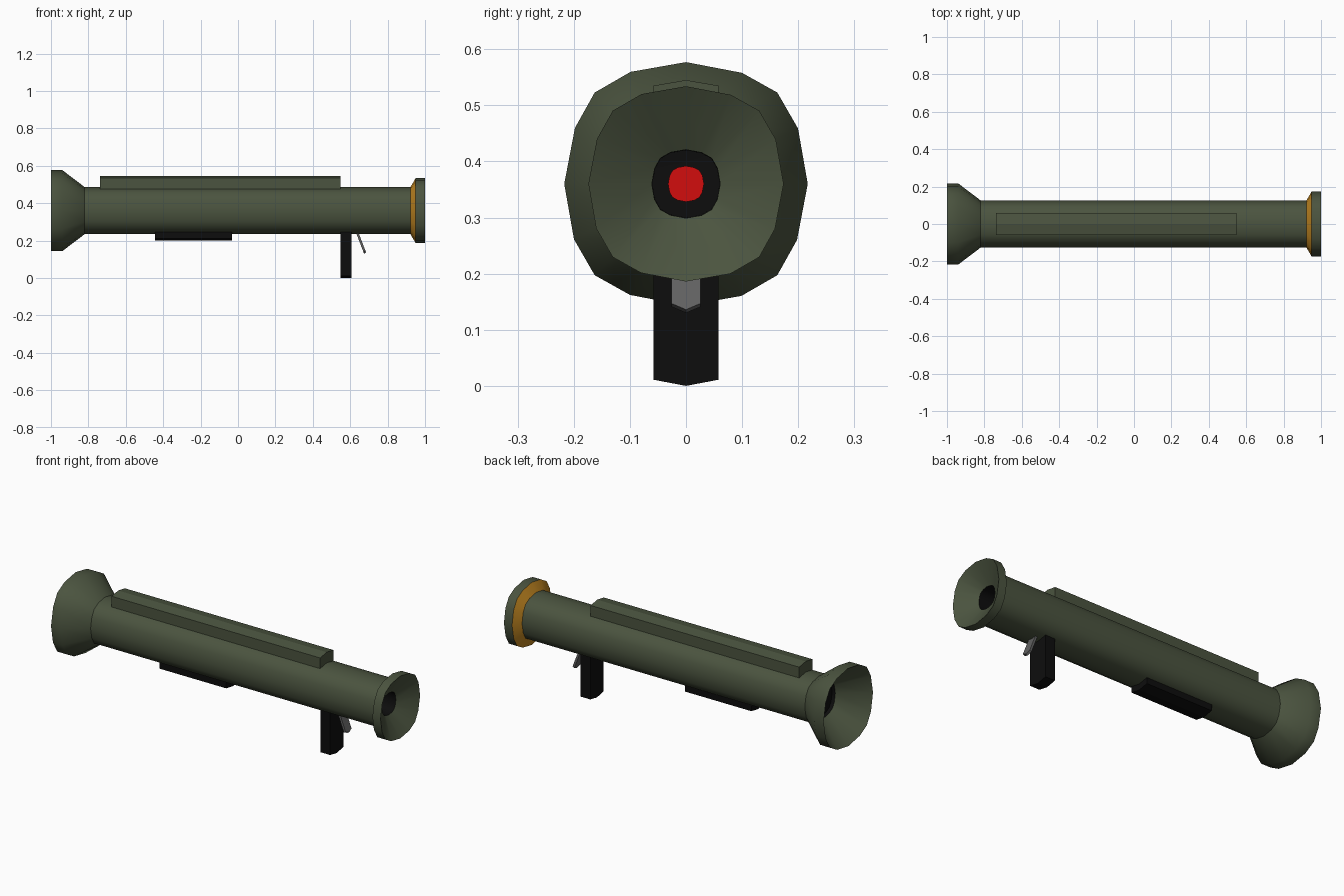
import bpy, bmesh, math

if "Cube" in bpy.data.objects:
    bpy.data.objects.remove(bpy.data.objects["Cube"])

CZ = 0.36  # height of the tube axis


def material(name, rgb):
    m = bpy.data.materials.new(name)
    m.diffuse_color = (*rgb, 1)
    m.use_nodes = True
    m.node_tree.nodes["Principled BSDF"].inputs["Base Color"].default_value = m.diffuse_color
    return m


GREEN = material("olive green", (0.07, 0.088, 0.05))
BLACK = material("black", (0.004, 0.004, 0.004))
GOLD = material("orange gold", (0.56, 0.25, 0.016))
RED = material("red", (0.65, 0.004, 0.004))
GREY = material("grey", (0.12, 0.12, 0.12))

# Rounded-square 16-point section: one quarter, turned four times
QUARTER = [(0, 1), (0.46, 0.912), (0.75, 0.75), (0.92, 0.455)]
SECTION = []
for k in range(4):
    for y, z in QUARTER:
        for _ in range(k):
            y, z = z, -y
        SECTION.append((y, z))


def finish(bm, name, mat, smooth):
    bmesh.ops.recalc_face_normals(bm, faces=bm.faces)
    me = bpy.data.meshes.new(name)
    bm.to_mesh(me)
    bm.free()
    me.materials.append(mat)
    ob = bpy.data.objects.new(name, me)
    bpy.context.collection.objects.link(ob)
    if smooth:
        bpy.ops.object.select_all(action='DESELECT')
        ob.select_set(True)
        bpy.context.view_layer.objects.active = ob
        bpy.ops.object.shade_smooth_by_angle(angle=math.radians(42))
    return ob


def loft(name, profile, mat, cap=False):
    """Sweep the section along x through (x, radius) pairs."""
    bm = bmesh.new()
    rings = [[bm.verts.new((x, r * y, CZ + r * z)) for y, z in SECTION]
             for x, r in profile]
    n = len(SECTION)
    for a, b in zip(rings, rings[1:]):
        for i in range(n):
            j = (i + 1) % n
            bm.faces.new((a[i], a[j], b[j], b[i]))
    if cap:
        bm.faces.new(rings[-1])
    return finish(bm, name, mat, True)


def extrude(name, base, offset, mat):
    """Prism from a flat outline and an offset vector."""
    bm = bmesh.new()
    f = bm.faces.new([bm.verts.new(p) for p in base])
    new = bmesh.ops.extrude_face_region(bm, geom=[f], use_keep_orig=True)["geom"]
    bmesh.ops.translate(bm, vec=offset,
                        verts=[v for v in new if isinstance(v, bmesh.types.BMVert)])
    return finish(bm, name, mat, False)


def ridge_outline(x, z_in, z_side, z_mid, w):
    return [(x, -w, z_in), (x, -w, z_side), (x, 0, z_mid), (x, w, z_side), (x, w, z_in)]


# Main tube, rear flare and front collar
loft("launch_tube", [(-0.83, 0.126), (0.93, 0.126)], GREEN)
loft("rear_flare", [(-0.82, 0.126), (-0.94, 0.217), (-1, 0.217), (-0.85, 0.1)], GREEN)
loft("gold_ring", [(0.922, 0.126), (0.95, 0.174)], GOLD)
loft("front_collar", [(0.95, 0.174), (1, 0.174), (0.93, 0.061)], GREEN)

# Dark bores with a red tip deep inside the front one
loft("front_bore", [(0.93, 0.061), (0.75, 0.06), (0.749, 0.032)], BLACK, True)
loft("red_tip", [(0.749, 0.032), (0.755, 0.032)], RED, True)
loft("rear_bore", [(-0.85, 0.1), (-0.83, 0.1)], BLACK, True)

# Top rail and belly pad
extrude("top_rail", ridge_outline(-0.738, 0.45, 0.535, 0.545, 0.058), (1.285, 0, 0), GREEN)
extrude("belly_pad", ridge_outline(-0.443, 0.26, 0.211, 0.2, 0.058), (0.41, 0, 0), BLACK)

# Grip with a shallow pointed foot
extrude("grip", ridge_outline(0.549, 0.27, 0.011, 0, 0.058), (0.059, 0, 0), BLACK)

# Slanted trigger with a pointed end
w = 0.026
extrude("trigger", [(0.626, -w, 0.255), (0.67, -w, 0.141), (0.674, 0, 0.13),
                    (0.67, w, 0.141), (0.626, w, 0.255)], (0.011, 0, 0.006), GREY)
